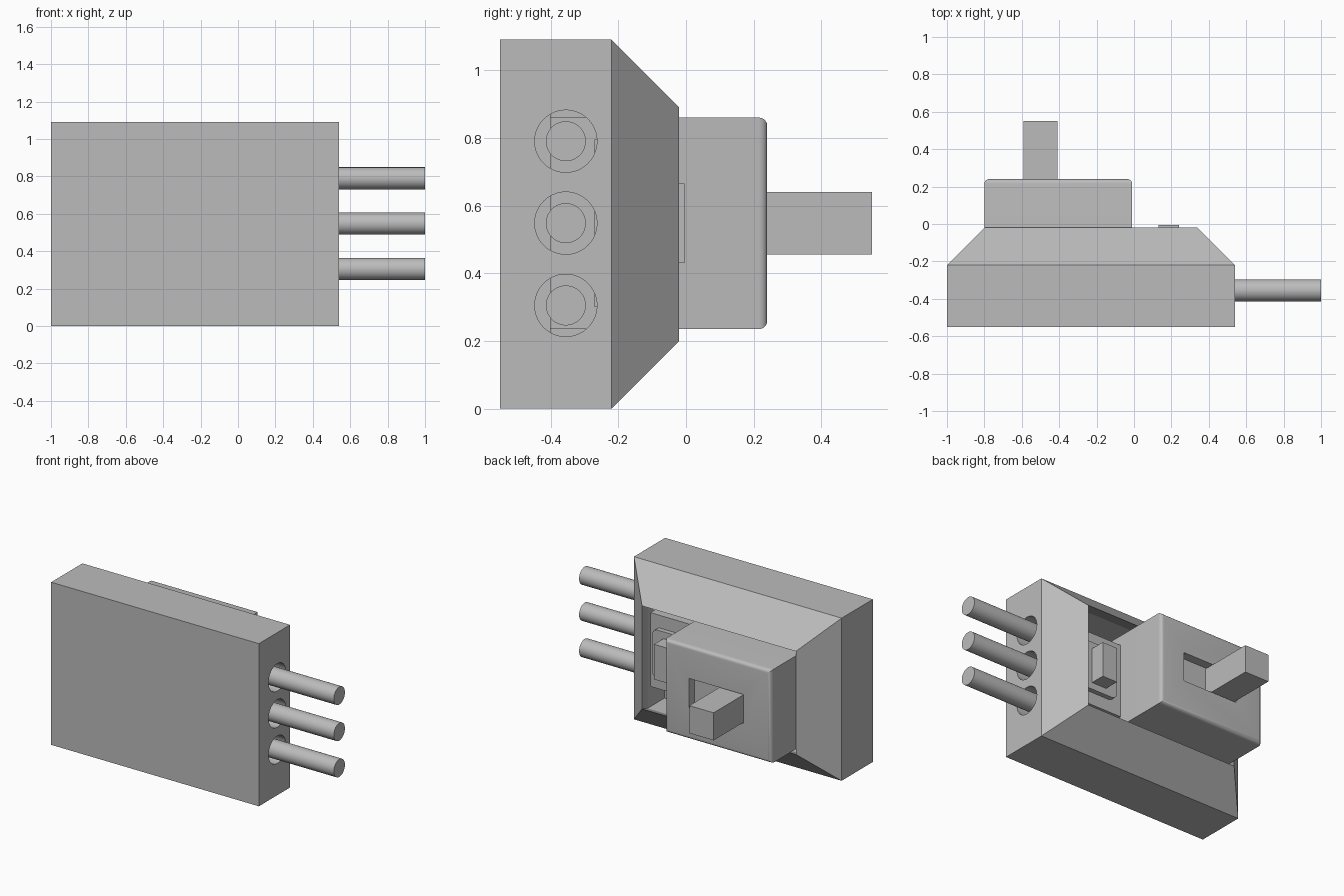
import bpy, bmesh, math
from mathutils import Matrix, Vector

if "Cube" in bpy.data.objects:
    bpy.data.objects.remove(bpy.data.objects["Cube"], do_unlink=True)

grey = bpy.data.materials.new("plain_grey")
grey.use_nodes = True
grey.diffuse_color = (0.5, 0.5, 0.5, 1)
grey.node_tree.nodes["Principled BSDF"].inputs["Base Color"].default_value = (0.5, 0.5, 0.5, 1)


def finish(name, bm):
    bmesh.ops.recalc_face_normals(bm, faces=bm.faces[:])
    mesh = bpy.data.meshes.new(name)
    bm.to_mesh(mesh)
    bm.free()
    mesh.materials.append(grey)
    ob = bpy.data.objects.new(name, mesh)
    bpy.context.collection.objects.link(ob)
    return ob


def smooth(ob):
    bpy.ops.object.select_all(action='DESELECT')
    ob.select_set(True)
    bpy.context.view_layer.objects.active = ob
    bpy.ops.object.shade_smooth_by_angle(angle=math.radians(35))


def box_mesh(x, y, z):
    bm = bmesh.new()
    centre = Vector([(a + b) / 2 for a, b in (x, y, z)])
    size = Vector([b - a for a, b in (x, y, z)])
    bmesh.ops.create_cube(bm, size=1, matrix=Matrix.Translation(centre) @ Matrix.Diagonal(size).to_4x4())
    return bm


def box(name, x, y, z):
    return finish(name, box_mesh(x, y, z))


def rod(name, x0, x1, y, z, r):
    bm = bmesh.new()
    place = Matrix.Translation(((x0 + x1) / 2, y, z)) @ Matrix.Rotation(math.pi / 2, 4, 'Y')
    bmesh.ops.create_cone(bm, cap_ends=True, segments=48, radius1=r, radius2=r, depth=x1 - x0, matrix=place)
    return finish(name, bm)


def cut(target, cutter):
    mod = target.modifiers.new("cut", 'BOOLEAN')
    mod.operation = 'DIFFERENCE'
    mod.solver = 'EXACT'
    mod.object = cutter
    cutter.hide_render = True
    cutter.hide_set(True)


# Housing: nested rectangular rings run up the outside, over the rim and down inside
rings = [(0, -0.55), (0, -0.22), (0.2, -0.02), (0.1, -0.22), (0.1, -0.4)]
bm = bmesh.new()
loops = []
for inset, y in rings:
    x0, x1, z0, z1 = -1 + inset, 0.54 - inset, inset, 1.09 - inset
    loops.append([bm.verts.new((x, y, z)) for x, z in ((x0, z0), (x1, z0), (x1, z1), (x0, z1))])
for a, b in zip(loops, loops[1:]):
    for i in range(4):
        j = (i + 1) % 4
        bm.faces.new((a[i], a[j], b[j], b[i]))
bm.faces.new(loops[0])
bm.faces.new(loops[-1])
housing = finish("housing", bm)

# Three leads, each leaving through a wider hole in the side wall
for i, z in enumerate((0.305, 0.548, 0.79)):
    cut(housing, rod(f"lead_hole_cutter_{i + 1}", 0.42, 0.6, -0.355, z, 0.092))
    smooth(rod(f"lead_{i + 1}", -0.05, 1.0, -0.355, z, 0.059))

# Switch body with rounded back edges and a slot
bm = box_mesh((-0.8, -0.01), (-0.4, 0.24), (0.235, 0.86))
back = [e for e in bm.edges if all(v.co.y > 0.2 for v in e.verts)]
bmesh.ops.bevel(bm, geom=back, offset=0.025, segments=5, profile=0.5, affect='EDGES')
body = finish("switch_body", bm)
smooth(body)
cut(body, box("slot_cutter", (-0.595, -0.19), (0.18, 0.3), (0.45, 0.645)))
box("switch_lever", (-0.59, -0.41), (0.17, 0.55), (0.455, 0.64))

# Small button unit beside the switch
box("button_base", (-0.01, 0.36), (-0.27, -0.137), (0.3, 0.795))
bm = box_mesh((0.045, 0.325), (-0.15, -0.105), (0.385, 0.71))
corners = [e for e in bm.edges if abs(e.verts[0].co.y - e.verts[1].co.y) > 0.01]
bmesh.ops.bevel(bm, geom=corners, offset=0.04, segments=5, profile=0.5, affect='EDGES')
smooth(finish("button_panel", bm))
box("button", (0.13, 0.24), (-0.12, -0.005), (0.43, 0.665))
